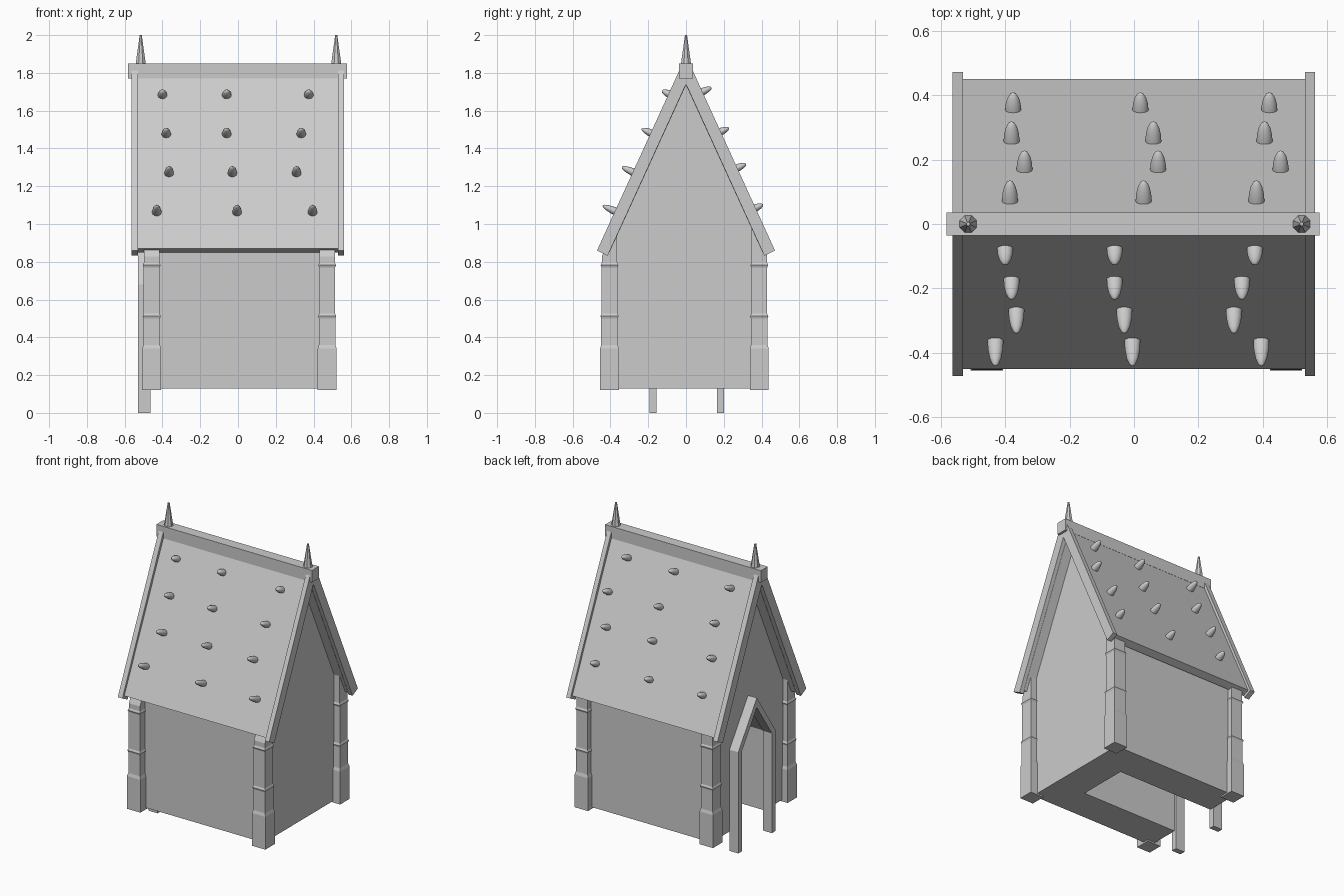
import bpy, bmesh
from math import pi
from mathutils import Vector

if "Cube" in bpy.data.objects:
    bpy.data.objects.remove(bpy.data.objects["Cube"])

SLOPE = 2.18  # rise over run of the roof


def finish(name, bm):
    bmesh.ops.recalc_face_normals(bm, faces=bm.faces)
    me = bpy.data.meshes.new(name)
    bm.to_mesh(me)
    bm.free()
    ob = bpy.data.objects.new(name, me)
    bpy.context.collection.objects.link(ob)
    return ob


def prism(name, profile, x0, x1):
    """Extrude a (y, z) outline along x."""
    bm = bmesh.new()
    face = bm.faces.new([bm.verts.new((x0, y, z)) for y, z in profile])
    ext = bmesh.ops.extrude_face_region(bm, geom=[face])
    moved = [v for v in ext['geom'] if isinstance(v, bmesh.types.BMVert)]
    bmesh.ops.translate(bm, verts=moved, vec=(x1 - x0, 0, 0))
    return finish(name, bm)


def gable(half):
    """Mirror a half outline running from lower right up to the middle."""
    return half + [(-y, z) for y, z in reversed(half) if y > 0]


# Solid gabled body with a deep doorway pocket, open at the floor
body = prism("body", gable([(0.395, 0.13), (0.395, 0.89), (0, 1.75)]), -0.465, 0.47)
cutter = prism("doorway_cutter", gable([(0.17, -0.1), (0.17, 0.665), (0, 0.915)]), -0.7, 0.25)
cutter.hide_render = True
mod = body.modifiers.new("doorway", 'BOOLEAN')
mod.operation = 'DIFFERENCE'
mod.solver = 'EXACT'
mod.object = cutter
bpy.context.view_layer.objects.active = body
bpy.ops.object.modifier_apply(modifier=mod.name)
bpy.data.objects.remove(cutter)

# Pointed door frame on the left gable
outer = gable([(0.197, 0), (0.197, 0.68), (0, 0.97)])
inner = gable([(0.16, 0), (0.16, 0.67), (0, 0.905)])
frame = prism("door_frame", outer + inner[::-1], -0.53, -0.463)
frame.location.y = 0.005

# Roof sheets, one folded chevron
prism("roof", gable([(0.45, 0.87), (0, 1.845)]) + gable([(0.405, 0.85), (0, 1.735)])[::-1],
      -0.535, 0.535)

# Gable boards standing slightly proud of the roof
board = (gable([(0.471, 0.86), (0.03, 1.825)])
         + gable([(0.415, 0.832), (0, 1.74)])[::-1])
prism("gable_board_left", board, -0.564, -0.53)
prism("gable_board_right", board, 0.53, 0.561)

# Ridge beam
prism("ridge_beam", [(-0.036, 1.77), (0.036, 1.77), (0.036, 1.85), (-0.036, 1.85)],
      -0.582, 0.576)

# Spikes on the ridge
for side, x in (("left", -0.515), ("right", 0.52)):
    bm = bmesh.new()
    bmesh.ops.create_cone(bm, cap_ends=True, segments=8, radius1=0.03, radius2=0.006, depth=0.16)
    bmesh.ops.rotate(bm, verts=bm.verts, cent=(0, 0, 0),
                     matrix=Vector((1, 0)).to_3d().to_track_quat('X', 'Z').to_matrix())
    spike = finish("ridge_spike_" + side, bm)
    spike.rotation_euler.z = pi / 8
    spike.location = (x, 0, 1.92)

# Square corner posts: plinth, shaft with two thin rings, top cut to the roof slope
POST = [(0.12, 0.05), (0.34, 0.05), (0.36, 0.044), (0.50, 0.044), (0.512, 0.048),
        (0.525, 0.042), (0.77, 0.042), (0.782, 0.047), (0.795, 0.041), (None, 0.041)]
for end, cy in (("front", -0.405), ("back", 0.388)):
    for side, cx in (("left", -0.457), ("right", 0.472)):
        bm = bmesh.new()
        rings = []
        for z, h in POST:
            ring = []
            for sx, sy in ((-1, -1), (1, -1), (1, 1), (-1, 1)):
                y = cy + sy * h
                top = 1.8 - SLOPE * abs(y) if z is None else z
                ring.append(bm.verts.new((cx + sx * h, y, top)))
            rings.append(ring)
        for a, b in zip(rings, rings[1:]):
            for i in range(4):
                j = (i + 1) % 4
                bm.faces.new((a[i], a[j], b[j], b[i]))
        bm.faces.new(rings[0])
        bm.faces.new(rings[-1])
        finish(f"post_{end}_{side}", bm)

# Rounded pegs standing out of the roof: y of base, length, x positions
PEGS = [(-0.36, 0.09, (-0.43, -0.005, 0.395)), (-0.265, 0.083, (-0.365, -0.03, 0.31)),
        (-0.17, 0.072, (-0.38, -0.06, 0.335)), (-0.075, 0.058, (-0.40, -0.06, 0.375)),
        (0.352, 0.062, (-0.375, 0.02, 0.42)), (0.255, 0.07, (-0.38, 0.06, 0.405)),
        (0.167, 0.067, (-0.34, 0.075, 0.455)), (0.07, 0.072, (-0.385, 0.03, 0.38))]
for y, length, xs in PEGS:
    normal = Vector((0, SLOPE if y > 0 else -SLOPE, 1)).normalized()
    for x in xs:
        bm = bmesh.new()
        bmesh.ops.create_uvsphere(bm, u_segments=12, v_segments=8, radius=1)
        for f in bm.faces:
            f.smooth = True
        peg = finish("roof_peg", bm)
        peg.scale = (0.025, 0.021, length)
        peg.rotation_euler = normal.to_track_quat('Z', 'Y').to_euler()
        peg.location = (x, y, 1.845 - SLOPE * abs(y))
        # keep only the outer part so the peg does not pierce the ceiling
        for v in peg.data.vertices:
            v.co.z = max(v.co.z, -0.3)
